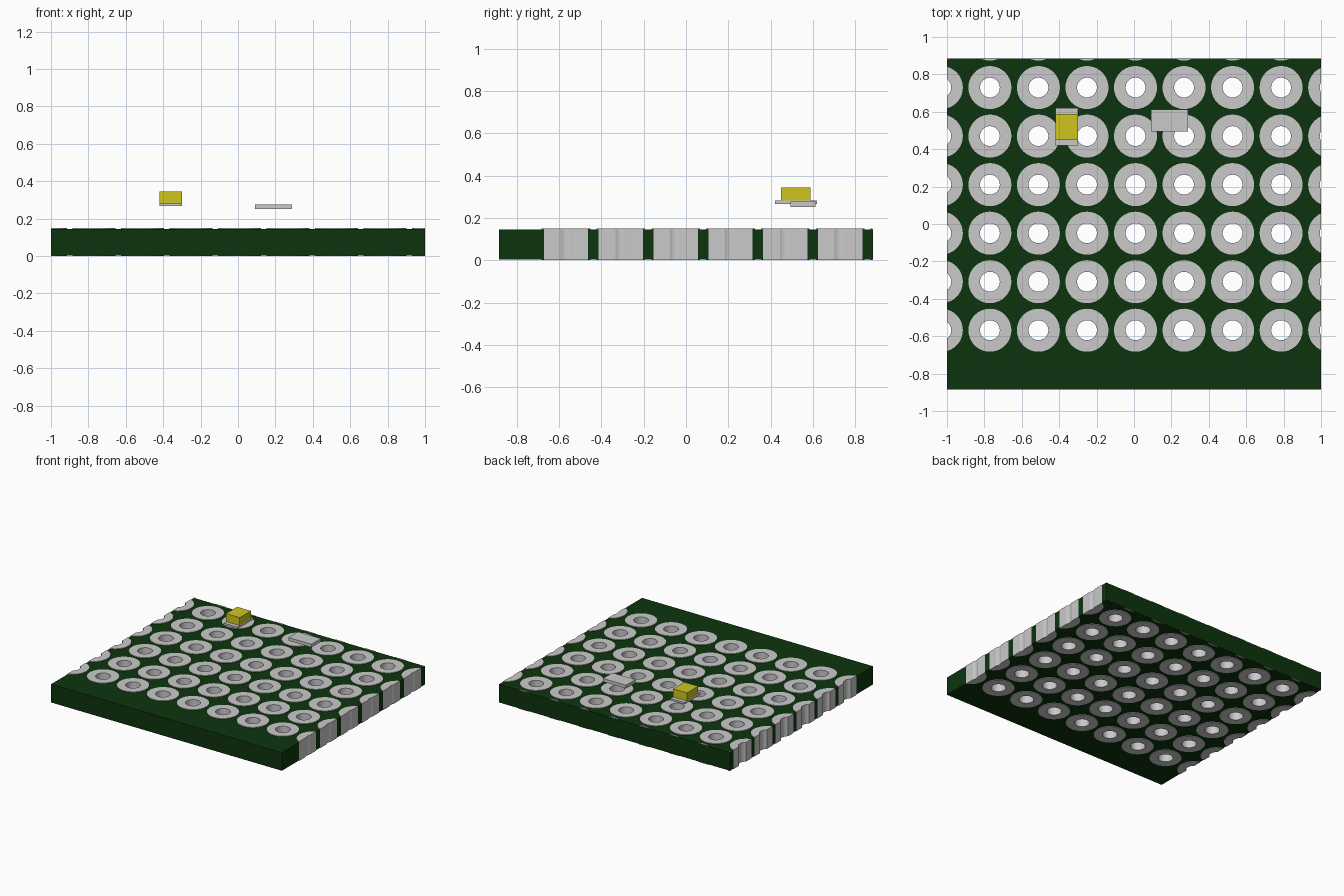
import bpy, bmesh, math
from mathutils import Matrix

if "Cube" in bpy.data.objects:
    bpy.data.objects.remove(bpy.data.objects["Cube"])

PITCH, CX, CY = 0.2595, 0.008, -0.049
R_PAD, R_HOLE, SEG = 0.115, 0.053, 40


def material(name, rgb):
    m = bpy.data.materials.new(name)
    m.diffuse_color = (*rgb, 1)
    m.use_nodes = True
    m.node_tree.nodes["Principled BSDF"].inputs["Base Color"].default_value = m.diffuse_color
    return m


GREEN = material("dark green", (0.004, 0.034, 0.004))
GREY = material("light grey", (0.59, 0.59, 0.59))
YELLOW = material("yellow", (0.62, 0.56, 0.015))


def to_object(name, bm, mat=None):
    bmesh.ops.recalc_face_normals(bm, faces=bm.faces)
    me = bpy.data.meshes.new(name)
    bm.to_mesh(me)
    bm.free()
    ob = bpy.data.objects.new(name, me)
    bpy.context.collection.objects.link(ob)
    if mat:
        me.materials.append(mat)
    return ob


def box(name, x, y, z, mat=None):
    bm = bmesh.new()
    size = [b - a for a, b in (x, y, z)]
    mid = [(a + b) / 2 for a, b in (x, y, z)]
    bmesh.ops.create_cube(bm, size=1, matrix=Matrix.Translation(mid) @ Matrix.Diagonal((*size, 1)))
    return to_object(name, bm, mat)


def circle(bm, r, x, y, z):
    return [bm.verts.new((x + r * math.cos(2 * math.pi * i / SEG),
                          y + r * math.sin(2 * math.pi * i / SEG), z)) for i in range(SEG)]


def bridge(bm, a, b):
    for i in range(SEG):
        j = (i + 1) % SEG
        bm.faces.new((a[i], a[j], b[j], b[i]))


def cut(ob, tool, operation):
    mod = ob.modifiers.new("cut", "BOOLEAN")
    mod.operation, mod.object, mod.solver = operation, tool, "EXACT"
    bpy.context.view_layer.objects.active = ob
    bpy.ops.object.modifier_apply(modifier=mod.name)
    bpy.data.objects.remove(tool, do_unlink=True)


# Grid of pad centres; outer columns and the back row run over the board edge
grid = [(i, j, CX + PITCH * i, CY + PITCH * j) for i in range(-4, 5) for j in range(-2, 5)]

# Ring pads, full height of the model
bm = bmesh.new()
for i, j, x, y in grid:
    loops = [circle(bm, r, x, y, z) for r, z in
             ((R_PAD, 0), (R_PAD, 0.15), (R_HOLE, 0.15), (R_HOLE, 0))]
    for k in range(4):
        bridge(bm, loops[k], loops[(k + 1) % 4])
pads = to_object("ring_pads", bm, GREY)
clip = box("clip", (-1, 1), (-2, 0.8835), (-1, 1))
clip.hide_render = True
cut(pads, clip, "INTERSECT")

# Board, slightly thinner than the pads, with round openings for them
board = box("board", (-1, 1), (-0.885, 0.885), (0.004, 0.146), GREEN)
bm = bmesh.new()
for i, j, x, y in grid:
    if j < 4:
        low, high = circle(bm, R_PAD, x, y, -0.2), circle(bm, R_PAD, x, y, 0.4)
        bridge(bm, low, high)
        bm.faces.new(low)
        bm.faces.new(high)
openings = to_object("openings", bm)
openings.hide_render = True
cut(board, openings, "DIFFERENCE")

# Small parts hovering over the board
box("chip_base", (-0.42, -0.30), (0.42, 0.62), (0.267, 0.282), GREY)
box("chip_body", (-0.42, -0.30), (0.45, 0.588), (0.282, 0.345), YELLOW)
box("flat_chip", (0.09, 0.29), (0.495, 0.612), (0.252, 0.277), GREY)

# Smooth round walls, sharp edges
for ob in bpy.context.view_layer.objects:
    ob.select_set(ob == pads)
bpy.context.view_layer.objects.active = pads
bpy.ops.object.shade_smooth_by_angle(angle=math.radians(30))
